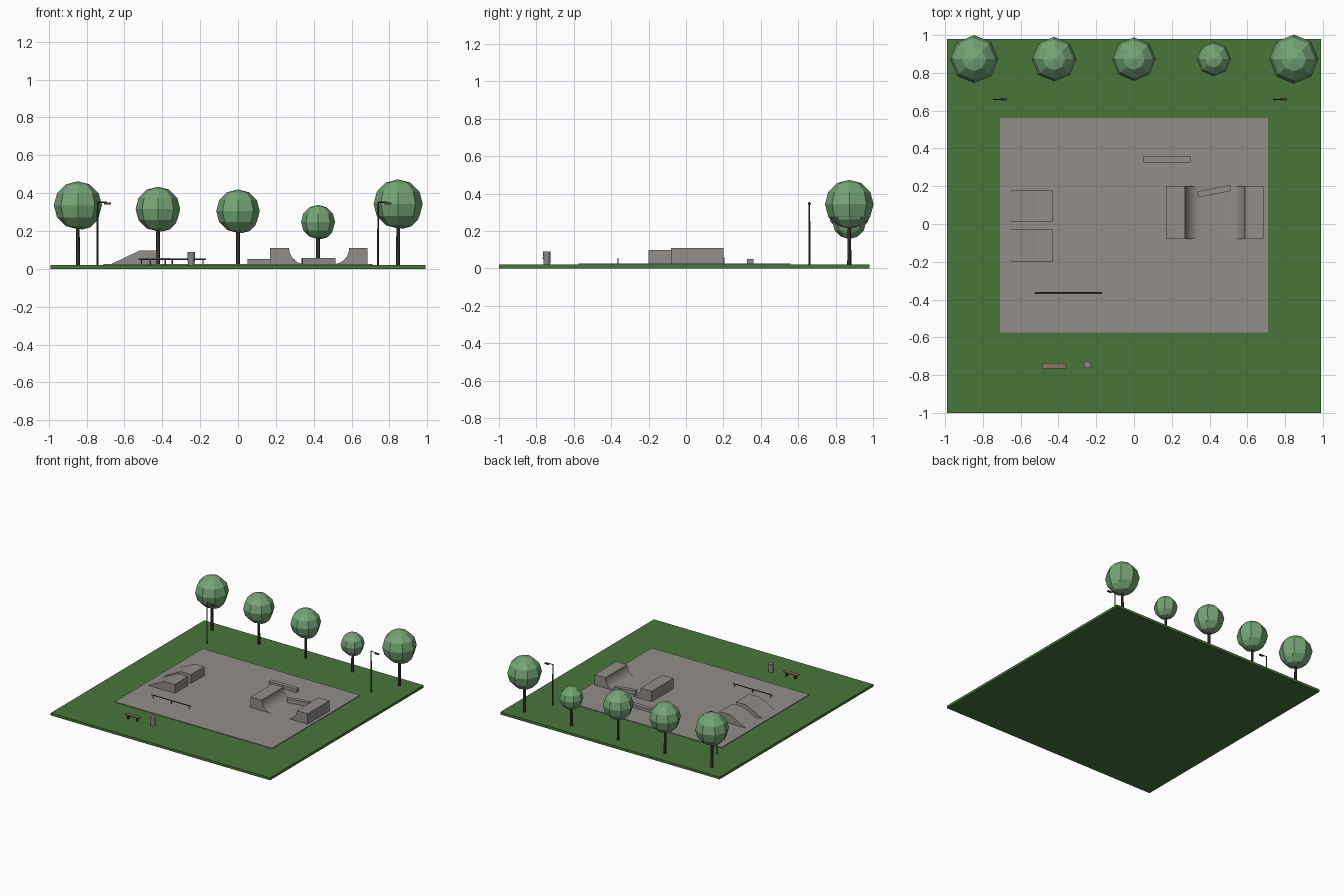
import bpy, bmesh, math
from mathutils import Matrix, Vector

cube = bpy.data.objects.get("Cube")
if cube:
    bpy.data.objects.remove(cube, do_unlink=True)


def material(name, rgb):
    m = bpy.data.materials.new(name)
    m.use_nodes = True
    m.diffuse_color = (*rgb, 1)
    m.node_tree.nodes["Principled BSDF"].inputs["Base Color"].default_value = (*rgb, 1)
    return m


GRASS = material("grass green", (0.065, 0.18, 0.043))
LEAF = material("leaf green", (0.18, 0.38, 0.18))
BARK = material("bark brown", (0.08, 0.05, 0.04))
CONCRETE = material("concrete grey", (0.29, 0.27, 0.245))
METAL = material("dark metal", (0.06, 0.06, 0.06))
WOOD = material("bench wood", (0.28, 0.17, 0.12))
BIN = material("bin grey", (0.25, 0.24, 0.24))


def finish(bm, name, mat, smooth=False):
    bmesh.ops.recalc_face_normals(bm, faces=bm.faces)
    me = bpy.data.meshes.new(name)
    bm.to_mesh(me)
    bm.free()
    me.materials.append(mat)
    ob = bpy.data.objects.new(name, me)
    bpy.context.collection.objects.link(ob)
    if smooth:
        bpy.ops.object.select_all(action="DESELECT")
        ob.select_set(True)
        bpy.context.view_layer.objects.active = ob
        bpy.ops.object.shade_smooth_by_angle(angle=math.radians(30))
    return ob


def box(name, mat, x, y, z, turn=0):
    """Box from (min, max) ranges, turned about its own centre."""
    bm = bmesh.new()
    mid = Vector([(a + b) / 2 for a, b in (x, y, z)])
    size = Vector([b - a for a, b in (x, y, z)])
    bmesh.ops.create_cube(bm, size=1, matrix=Matrix.Translation(mid)
                          @ Matrix.Rotation(math.radians(turn), 4, "Z")
                          @ Matrix.Diagonal((*size, 1)))
    return finish(bm, name, mat)


def rod(name, mat, a, b, r1, r2=None, sides=8):
    """Round bar between two points."""
    a, b = Vector(a), Vector(b)
    d = b - a
    bm = bmesh.new()
    bmesh.ops.create_cone(bm, cap_ends=True, segments=sides, radius1=r1,
                          radius2=r1 if r2 is None else r2, depth=d.length,
                          matrix=Matrix.Translation((a + b) / 2)
                          @ d.to_track_quat("Z", "Y").to_matrix().to_4x4())
    return finish(bm, name, mat, smooth=sides > 8)


def extrude_profile(name, mat, points, y0, y1, smooth=False):
    """Solid from an x-z outline swept along y."""
    bm = bmesh.new()
    face = bm.faces.new([bm.verts.new((x, y0, z)) for x, z in points])
    new = bmesh.ops.extrude_face_region(bm, geom=[face])["geom"]
    verts = [v for v in new if isinstance(v, bmesh.types.BMVert)]
    bmesh.ops.translate(bm, verts=verts, vec=(0, y1 - y0, 0))
    return finish(bm, name, mat, smooth)


# Ground and paved area
TURF, PAD = 0.02, 0.025
box("lawn", GRASS, (-0.99, 0.99), (-1.0, 0.98), (0, TURF))
box("concrete_pad", CONCRETE, (-0.71, 0.71), (-0.575, 0.56), (0.01, PAD))

# Facing quarter pipes
DECK, R = 0.11, 0.085


def quarter_pipe(name, back, lip):
    side = 1 if lip > back else -1
    curve = [(lip + side * R * (1 - math.cos(t)), DECK - R * math.sin(t))
             for t in (math.pi / 2 * i / 12 for i in range(13))]
    pts = [(back, TURF), (back, DECK)] + curve + [(curve[-1][0], TURF)]
    extrude_profile(name, CONCRETE, pts, -0.08, 0.2, True)


quarter_pipe("left_quarter_pipe", 0.17, 0.27)
quarter_pipe("right_quarter_pipe", 0.685, 0.587)

# Wedge ramps with flat tops
for i, (y0, y1) in enumerate(((-0.2, -0.03), (0.01, 0.18))):
    extrude_profile(f"wedge_ramp_{i + 1}", CONCRETE,
                    [(-0.67, PAD), (-0.52, 0.097), (-0.43, 0.097), (-0.43, TURF), (-0.67, TURF)],
                    y0, y1)

# Grind boxes
box("straight_grind_box", CONCRETE, (0.05, 0.3), (0.325, 0.36), (TURF, 0.051))
box("turned_grind_box", CONCRETE, (0.337, 0.513), (0.158, 0.19), (TURF, 0.057), 11)

# Grind rail
RAIL_Y, RAIL_Z = -0.363, 0.05
rod("grind_rail", METAL, (-0.525, RAIL_Y, RAIL_Z), (-0.17, RAIL_Y, RAIL_Z), 0.004)
for i, x in enumerate((-0.51, -0.347, -0.185)):
    rod(f"rail_post_{i + 1}", METAL, (x, RAIL_Y, TURF), (x, RAIL_Y, RAIL_Z), 0.003)

# Bench
box("bench_seat", WOOD, (-0.487, -0.36), (-0.766, -0.735), (0.05, 0.058))
for i, x in enumerate((-0.463, -0.384)):
    box(f"bench_leg_{i + 1}", METAL, (x - 0.004, x + 0.004), (-0.762, -0.739), (TURF, 0.05))

# Litter bin
rod("litter_bin", BIN, (-0.247, -0.744, TURF), (-0.247, -0.744, 0.09), 0.018, 0.02, 12)

# Lamps
for name, x in (("left", -0.742), ("right", 0.74)):
    y = 0.66
    rod(f"{name}_lamp_pole", METAL, (x, y, TURF), (x, y, 0.355), 0.005, 0.004)
    rod(f"{name}_lamp_arm", METAL, (x, y, 0.352), (x + 0.05, y, 0.352), 0.003)
    box(f"{name}_lamp_head", METAL, (x + 0.035, x + 0.07), (y - 0.007, y + 0.007), (0.341, 0.35))


# Trees
def tree(name, x, r, top):
    y, mid = 0.873, top - r
    rod(f"{name}_trunk", BARK, (x, y, TURF), (x, y, mid), 0.011, 0.009)
    blobs = (((x, y, mid), r), ((x + 0.17 * r, y, mid - 0.27 * r), 0.74 * r))
    bm = bmesh.new()
    for centre, radius in blobs:
        bmesh.ops.create_uvsphere(bm, u_segments=8, v_segments=6, radius=radius,
                                  matrix=Matrix.Translation(centre))
    finish(bm, f"{name}_crown", LEAF)


for i, (x, r, top) in enumerate(((-0.846, 0.127, 0.463), (-0.423, 0.118, 0.434),
                                 (0, 0.115, 0.42), (0.423, 0.09, 0.338),
                                 (0.846, 0.13, 0.473))):
    tree(f"tree_{i + 1}", x, r, top)
